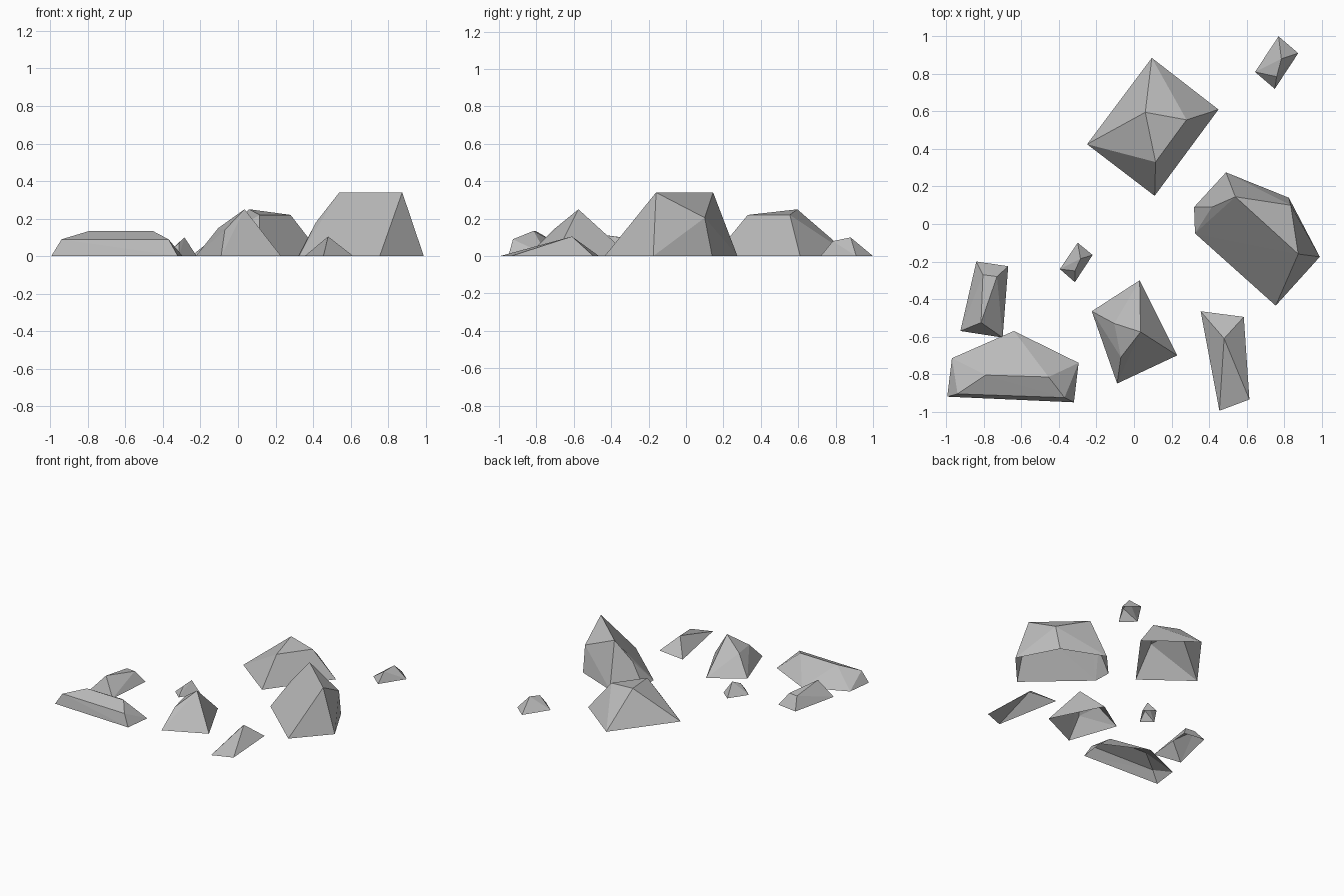
import bpy
import bmesh

default_cube = bpy.data.objects.get("Cube")
if default_cube:
    bpy.data.objects.remove(default_cube, do_unlink=True)

# One plain stone colour for every rock
STONE_COLOUR = (0.5, 0.5, 0.5, 1.0)
stone = bpy.data.materials.new("grey_stone")
stone.use_nodes = True
stone.diffuse_color = STONE_COLOUR
shader = next(n for n in stone.node_tree.nodes if n.type == "BSDF_PRINCIPLED")
shader.inputs["Base Color"].default_value = STONE_COLOUR
shader.inputs["Roughness"].default_value = 0.9


def build_rock(name, footprint, peaks):
    """Wrap a chiselled shell over a ground outline and a few peaks, open below."""
    bm = bmesh.new()
    for x, y in footprint:
        bm.verts.new((x, y, 0))
    for peak in peaks:
        bm.verts.new(peak)
    hull = bmesh.ops.convex_hull(bm, input=bm.verts[:])
    unused = {v for v in hull["geom_interior"] + hull["geom_unused"]
              if isinstance(v, bmesh.types.BMVert)}
    bmesh.ops.delete(bm, geom=list(unused), context="VERTS")
    bmesh.ops.recalc_face_normals(bm, faces=bm.faces[:])

    # Remove the faces lying on the ground
    underside = [f for f in bm.faces if all(v.co.z < 0.001 for v in f.verts)]
    bmesh.ops.delete(bm, geom=underside, context="FACES")

    mesh = bpy.data.meshes.new(name)
    bm.to_mesh(mesh)
    bm.free()
    mesh.materials.append(stone)
    rock = bpy.data.objects.new(name, mesh)
    bpy.context.collection.objects.link(rock)
    return rock


# Two boulders
build_rock("back_boulder",
           footprint=[(.095, .885), (.45, .61), (.11, .15), (-.25, .425)],
           peaks=[(.06, .595, .25), (.28, .555, .22), (.115, .33, .22)])
build_rock("left_boulder",
           footprint=[(.49, .275), (.32, .09), (.325, -.05),
                      (.755, -.435), (.99, -.175), (.825, .14)],
           peaks=[(.54, .145, .34), (.875, -.16, .34),
                  (.415, .09, .18), (.835, .1, .205)])

# Middle-sized rocks
build_rock("front_rock",
           footprint=[(.03, -.3), (.23, -.7), (-.09, -.85), (-.225, -.465)],
           peaks=[(.035, -.575, .25), (-.105, -.53, .15), (-.07, -.71, .14)])
build_rock("long_slab",
           footprint=[(-.97, -.715), (-.64, -.57), (-.295, -.74),
                      (-.32, -.95), (-.995, -.92)],
           peaks=[(-.79, -.805, .135), (-.455, -.815, .135),
                  (-.94, -.905, .09), (-.37, -.925, .09)])
build_rock("right_wedge",
           footprint=[(-.84, -.2), (-.67, -.225), (-.7, -.605), (-.925, -.57)],
           peaks=[(-.805, -.27, .09), (-.73, -.28, .09), (-.815, -.525, .125)])
build_rock("left_shard",
           footprint=[(.355, -.465), (.585, -.495), (.615, -.935), (.455, -.995)],
           peaks=[(.48, -.61, .105)])

# Small stones
build_rock("back_pebble",
           footprint=[(.77, 1), (.875, .91), (.75, .72), (.645, .81)],
           peaks=[(.785, .88, .1), (.76, .785, .08)])
build_rock("centre_pebble",
           footprint=[(-.3, -.1), (-.22, -.165), (-.315, -.31), (-.395, -.24)],
           peaks=[(-.285, -.185, .1), (-.315, -.25, .07)])
